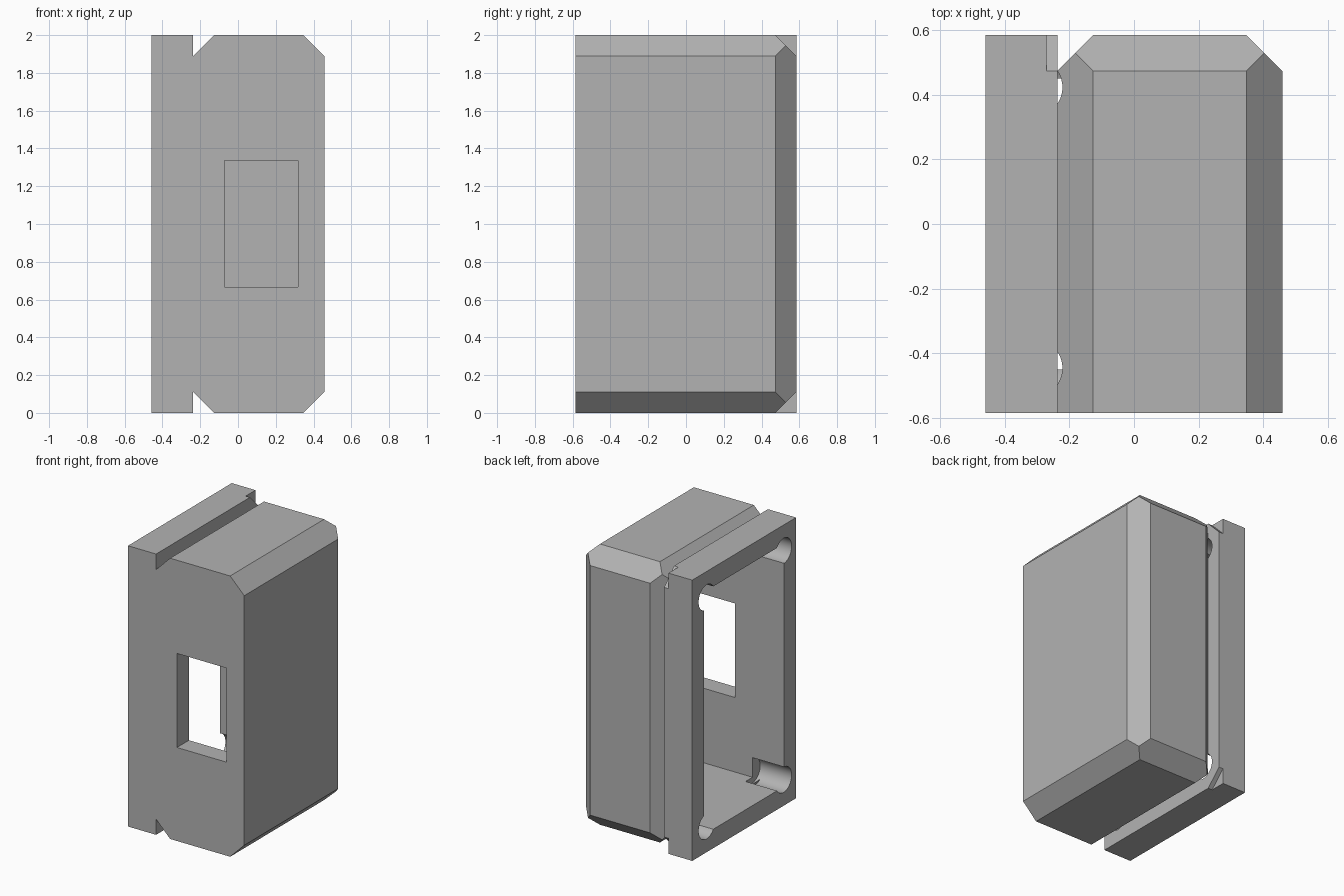
import bpy, bmesh
from mathutils import Vector, Matrix

if "Cube" in bpy.data.objects:
    bpy.data.objects.remove(bpy.data.objects["Cube"], do_unlink=True)

X, Y, H = 0.458, 0.584, 2.0     # half width, half depth, height
C = 0.111                       # chamfer size
GROOVE = -0.237                 # where body and flange meet
LIP = -0.271                    # depth of the flange corner notches
WALL = 0.135

grey = bpy.data.materials.new("housing_grey")
grey.use_nodes = True
colour = (0.45, 0.45, 0.45, 1)
grey.diffuse_color = colour
grey.node_tree.nodes["Principled BSDF"].inputs["Base Color"].default_value = colour


def finish(name, bm):
    bmesh.ops.recalc_face_normals(bm, faces=bm.faces)
    mesh = bpy.data.meshes.new(name)
    bm.to_mesh(mesh)
    bm.free()
    mesh.materials.append(grey)
    obj = bpy.data.objects.new(name, mesh)
    bpy.context.collection.objects.link(obj)
    return obj


def block(name, lo, hi, cuts=()):
    """Box between two corners, trimmed by (point, outward normal) planes."""
    lo, hi = Vector(lo), Vector(hi)
    bm = bmesh.new()
    bmesh.ops.create_cube(bm, size=1, matrix=Matrix.Translation((lo + hi) / 2)
                          @ Matrix.Diagonal((hi - lo).to_4d()))
    for point, normal in cuts:
        geom = bm.verts[:] + bm.edges[:] + bm.faces[:]
        cut = bmesh.ops.bisect_plane(bm, geom=geom, plane_co=point, plane_no=normal,
                                     clear_outer=True)
        edges = [e for e in cut["geom_cut"] if isinstance(e, bmesh.types.BMEdge)]
        bmesh.ops.contextual_create(bm, geom=edges)
    return finish(name, bm)


def bore(name, y, z):
    """Screw hole cutter running in from the open side."""
    bm = bmesh.new()
    matrix = Matrix.Translation((-0.41, y, z)) @ Matrix.Rotation(1.5707963, 4, "Y")
    bmesh.ops.create_cone(bm, cap_ends=True, segments=48, radius1=0.09, radius2=0.09,
                          depth=0.4, matrix=matrix)
    return finish(name, bm)


def combine(target, other, operation):
    mod = target.modifiers.new(operation.lower(), "BOOLEAN")
    mod.operation, mod.object, mod.solver = operation, other, "EXACT"
    bpy.ops.object.select_all(action="DESELECT")
    bpy.context.view_layer.objects.active = target
    target.select_set(True)
    bpy.ops.object.modifier_apply(modifier=mod.name)
    bpy.data.objects.remove(other, do_unlink=True)


# Body chamfered on every edge except around the front
corner_cuts = [((0, Y, H - C), (0, 1, 1)), ((0, Y, C), (0, 1, -1))]
body_cuts = corner_cuts + [((X, Y - C, 0), (1, 1, 0)), ((GROOVE, Y - C, 0), (-1, 1, 0))]
for z, up in ((H - C, 1), (C, -1)):
    body_cuts += [((X, 0, z), (1, 0, up)), ((GROOVE, 0, z), (-1, 0, up))]
housing = block("housing", (-0.32, -Y, 0), (X, Y, H), body_cuts)

# Flange around the open side, with notched rear corners
combine(housing, block("flange_lip", (-0.3, -Y, 0), (GROOVE, Y, H), corner_cuts), "UNION")
combine(housing, block("flange", (-X, -Y, 0), (LIP, Y, H)), "UNION")

# Cavity, front window and corner screw holes
combine(housing, block("cavity", (-0.6, -Y + WALL, WALL),
                       (X - WALL, Y - WALL, H - WALL)), "DIFFERENCE")
combine(housing, block("window", (-0.072, -0.8, 0.666), (0.318, -0.3, 1.336)), "DIFFERENCE")
for y in (0.422, -0.445):
    for z in (0.185, H - 0.185):
        combine(housing, bore("screw_hole", y, z), "DIFFERENCE")

housing.select_set(True)
bpy.context.view_layer.objects.active = housing
bpy.ops.object.shade_smooth_by_angle(angle=0.5)
